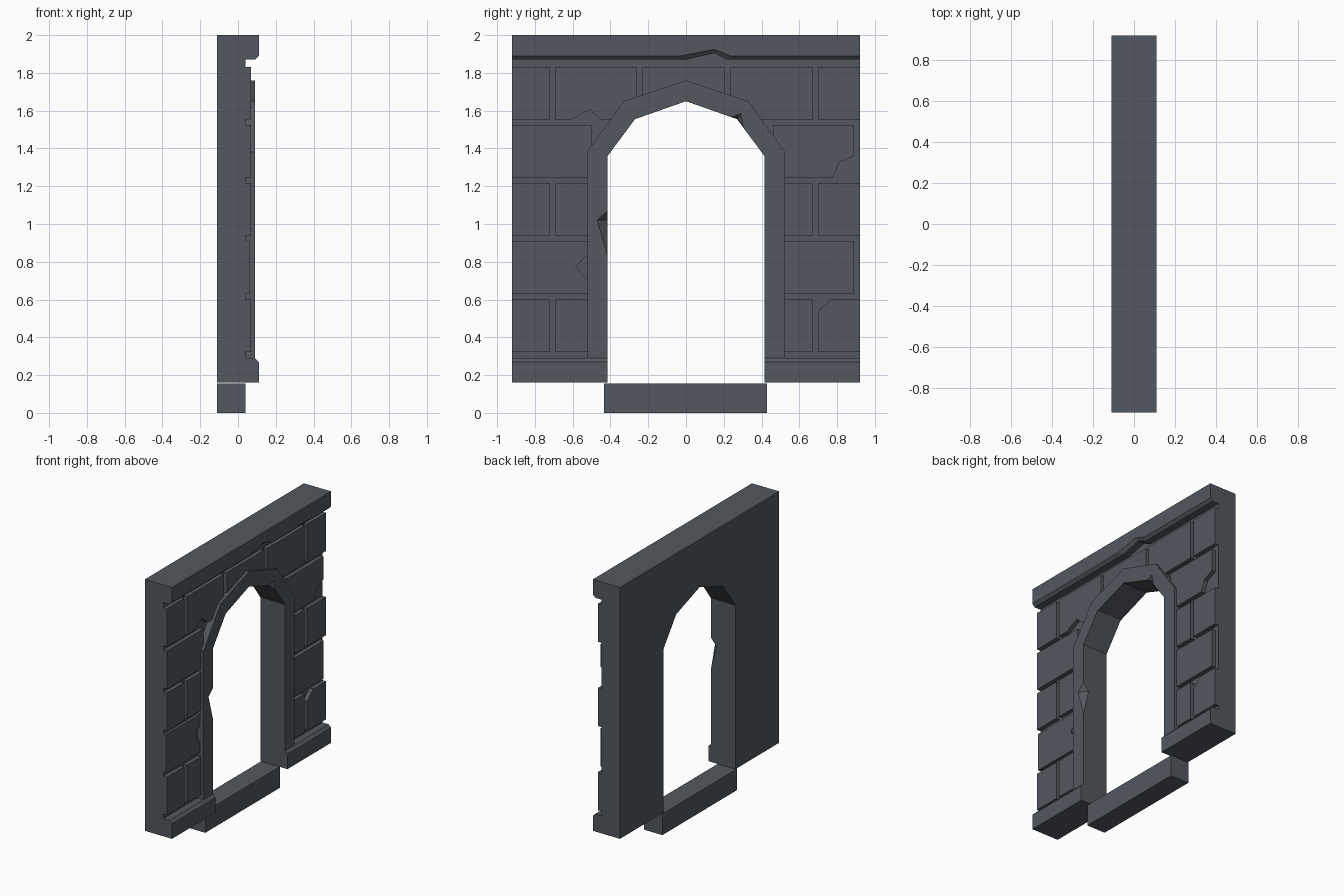
import bpy, bmesh

cube = bpy.data.objects.get("Cube")
if cube:
    bpy.data.objects.remove(cube, do_unlink=True)

STONE = (0.085, 0.098, 0.115, 1)
stone = bpy.data.materials.new("slate_grey_stone")
stone.use_nodes = True
stone.diffuse_color = STONE
bsdf = stone.node_tree.nodes["Principled BSDF"]
bsdf.inputs["Base Color"].default_value = STONE
bsdf.inputs["Roughness"].default_value = 0.9

BACK, FACE, BRICK, ARCH, TRIM = -0.11, 0.04, 0.07, 0.09, 0.11
SIDE, JAMB = 0.92, 0.415


def finish(name, bm):
    bmesh.ops.recalc_face_normals(bm, faces=bm.faces)
    mesh = bpy.data.meshes.new(name)
    bm.to_mesh(mesh)
    bm.free()
    mesh.materials.append(stone)
    obj = bpy.data.objects.new(name, mesh)
    bpy.context.scene.collection.objects.link(obj)
    return obj


def loft(name, rings):
    """Join matching rings of points and cap both ends."""
    bm = bmesh.new()
    loops = [[bm.verts.new(p) for p in ring] for ring in rings]
    n = len(loops[0])
    for a, b in zip(loops, loops[1:]):
        for i in range(n):
            j = (i + 1) % n
            bm.faces.new((a[i], a[j], b[j], b[i]))
    bm.faces.new(loops[0])
    bm.faces.new(loops[-1])
    return finish(name, bm)


def slab(name, outline, x0, x1):
    """Extrude a (y, z) outline along x."""
    return loft(name, [[(x, y, z) for y, z in outline] for x in (x0, x1)])


def rect(y0, y1, z0, z1):
    return [(y0, z0), (y1, z0), (y1, z1), (y0, z1)]


def mirrored(half):
    """Complete an outline half running from the foot up to the crown."""
    return half + [(-y, z) for y, z in reversed(half[:-1])]


# Wall with its arched doorway
opening = mirrored([(-JAMB, 0.16), (-JAMB, 1.36), (-0.27, 1.555), (0, 1.65)])
wall_edge = [(SIDE, 0.16), (SIDE, 2), (-SIDE, 2), (-SIDE, 0.16)]
slab("wall", opening + wall_edge, BACK, FACE)

# Raised arch surround, standing on the plinth
inner = mirrored([(-JAMB, 0.29), (-JAMB, 1.36), (-0.27, 1.555), (0, 1.65)])
outer = mirrored([(-0.525, 0.29), (-0.525, 1.38), (-0.33, 1.65), (0, 1.76)])
arch = slab("arch_surround", inner + outer[::-1], FACE, ARCH)


# Chips broken from the inner edge of the arch
def chip(name, points):
    bm = bmesh.new()
    for p in points:
        bm.verts.new(p)
    bmesh.ops.convex_hull(bm, input=bm.verts)
    cutter = finish(name, bm)
    cutter.hide_render = True
    cutter.hide_set(True)
    mod = arch.modifiers.new(name, 'BOOLEAN')
    mod.object = cutter
    mod.operation = 'DIFFERENCE'
    mod.solver = 'EXACT'


chip("jamb_chip_cutter", [(ARCH, -0.47, 1.02), (ARCH, -JAMB, 1.07),
                          (ARCH, -JAMB, 0.83), (0.045, -JAMB, 1.02),
                          (0.13, -0.39, 1)])
chip("crown_chip_cutter", [(ARCH, 0.29, 1.585), (ARCH, 0.24, 1.565),
                           (ARCH, 0.305, 1.508), (0.045, 0.27, 1.555),
                           (0.13, 0.26, 1.53)])

# Sill under the doorway
slab("sill", rect(-0.435, 0.43, 0, 0.155), BACK, FACE)

# Plinth on each side, with a sloped upper edge
plinth = [(FACE, 0.16), (TRIM, 0.16), (TRIM, 0.27), (ARCH, 0.29), (FACE, 0.29)]
for side, s in (("right", -1), ("left", 1)):
    loft("plinth_" + side, [[(x, s * y, z) for x, z in plinth] for y in (JAMB, SIDE)])

# Coping along the top, its lower edge broken near the middle
stations = [(-SIDE, -SIDE, 0), (-0.03, 0, 0), (0.15, 0.15, 0.035),
            (0.235, 0.22, 0), (SIDE, SIDE, 0)]
loft("coping", [[(FACE, yb, 2), (TRIM, yf, 2), (TRIM, yf, 1.89 + d),
                 (ARCH, yb, 1.87 + d), (FACE, yb, 1.87 + d)]
                for yf, yb, d in stations])

# Alternating courses of bricks; inner ends tuck behind the arch
COURSE, HEIGHT, FIRST = 0.308, 0.278, 0.322
z = [FIRST + COURSE * i for i in range(5)]
top = [v + HEIGHT for v in z]
bricks = {}
for i in (0, 2):
    bricks[f"brick_{i}_outer_right"] = rect(-SIDE, -0.72, z[i], top[i])
    bricks[f"brick_{i}_inner_right"] = rect(-0.69, -0.47, z[i], top[i])
    bricks[f"brick_{i}_inner_left"] = rect(0.47, 0.67, z[i], top[i])
    bricks[f"brick_{i}_outer_left"] = rect(0.7, SIDE, z[i], top[i])
bricks["brick_0_outer_left"][3:] = [(0.77, top[0]), (0.7, 0.54)]

bricks["brick_1_right"] = [(-SIDE, z[1]), (-0.5, z[1]), (-0.5, 0.68), (-0.585, 0.775),
                           (-0.5, 0.86), (-0.5, top[1]), (-SIDE, top[1])]
bricks["brick_1_left"] = rect(0.47, 0.89, z[1], top[1])
bricks["brick_3_right"] = rect(-SIDE, -0.5, z[3], top[3])
bricks["brick_3_left"] = [(0.46, z[3]), (0.78, z[3]), (0.81, 1.325), (0.89, 1.36),
                          (0.89, top[3]), (0.46, top[3])]

# Top course follows the crown of the arch
b, t = z[4], top[4]
bricks["brick_4_end_right"] = rect(-SIDE, -0.72, b, t)
bricks["brick_4_end_left"] = rect(0.7, SIDE, b, t)
bricks["brick_4_right"] = [(-0.69, b), (-0.61, b), (-0.51, 1.605), (-0.45, b),
                           (-0.34, b), (-0.26, 1.63), (-0.26, t), (-0.69, t)]
bricks["brick_4_left"] = [(0.235, 1.63), (0.34, b), (0.67, b), (0.67, t), (0.235, t)]
bricks["brick_4_crown"] = [(-0.23, 1.64), (0, 1.7), (0.205, 1.64), (0.205, t), (-0.23, t)]

for name, outline in bricks.items():
    slab(name, outline, FACE, 0.06 if name == "brick_1_right" else BRICK)
